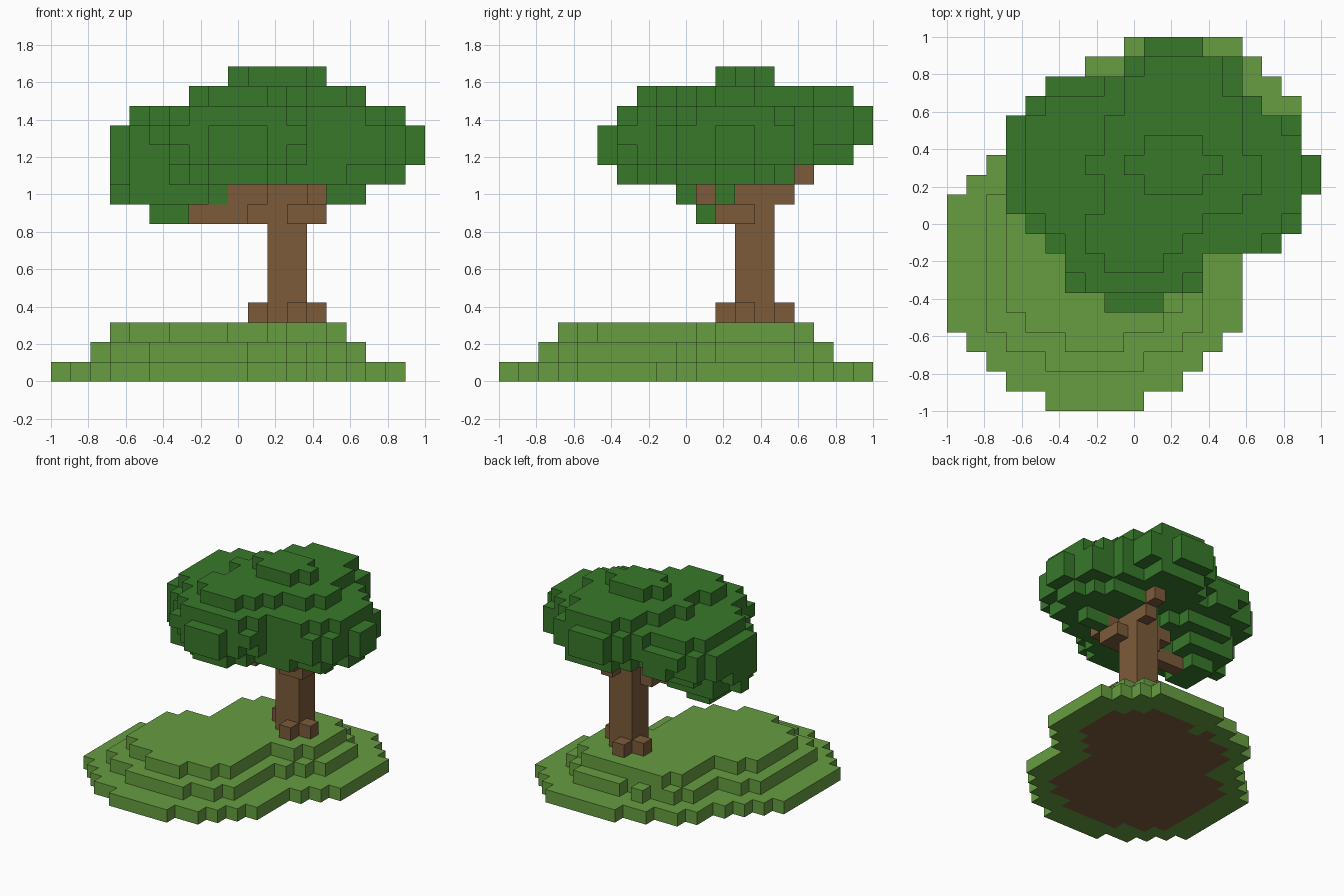
import bpy
import bmesh
from itertools import product
from mathutils import Vector

old = bpy.data.objects.get("Cube")
if old:
    bpy.data.objects.remove(old)

N = 19            # cells along the longest side
V = 2 / N         # cell size


def material(name, rgb):
    m = bpy.data.materials.new(name)
    m.diffuse_color = (*rgb, 1)
    m.use_nodes = True
    bsdf = m.node_tree.nodes["Principled BSDF"]
    bsdf.inputs["Base Color"].default_value = (*rgb, 1)
    bsdf.inputs["Roughness"].default_value = 0.9
    return m


grass = material("grass green", (0.135, 0.34, 0.053))
bark = material("bark brown", (0.205, 0.105, 0.043))
leaf = material("leaf green", (0.04, 0.19, 0.024))


def box(x0, x1, y0, y1, z0, z1):
    return set(product(range(x0, x1), range(y0, y1), range(z0, z1)))


def blob(cx, cy, cz, rx, ry, rz):
    """Cells whose centres lie inside an ellipsoid."""
    return {(x, y, z) for x, y, z in product(range(N), repeat=3)
            if ((x + .5 - cx) / rx) ** 2 + ((y + .5 - cy) / ry) ** 2
            + ((z + .5 - cz) / rz) ** 2 <= 1}


def disc(cx, cy, rx, ry, layer):
    return blob(cx, cy, layer + .5, rx, ry, .4)


# Stepped mound: a large round, a small round and a fill between them per layer
ground = set()
steps = [(7.75, 7.42, 6.16, 4.74), (5.99, 5.46, 4.2, 3.6), (4.64, 4.24, 3.1, 2.8)]
for layer, (a, b, r, f) in enumerate(steps):
    ground |= disc(7.5, 7.5, a, b, layer)
    ground |= disc(12, 13, r, r, layer)
    ground |= disc(8.5, 13, f, f, layer)

# Trunk with four roots
trunk = box(11, 13, 12, 14, 3, 10)
for x, y in [(12, 11), (13, 12), (11, 14), (10, 13)]:
    trunk |= box(x, x + 1, y, y + 1, 3, 4)

# Branches: left, front right and back
trunk |= box(10, 11, 12, 13, 8, 9) | box(7, 10, 11, 12, 8, 9) | box(9, 11, 11, 13, 9, 10)
trunk |= box(12, 14, 11, 13, 8, 9) | box(13, 14, 10, 12, 9, 10)
trunk |= box(12, 13, 14, 15, 9, 10) | box(12, 13, 15, 16, 10, 11)

# Crown: upper left, lower left, right, front, back and top clumps
crown = blob(7, 12.5, 12.1, 4.4, 4.4, 2.2)
crown |= blob(6, 11.5, 10.2, 2.7, 3, 2)
crown |= blob(14, 11.85, 12.1, 4.7, 4.3, 2.6)
crown |= box(14, 16, 11, 12, 9, 10)
crown |= blob(9.5, 9, 12.2, 3.97, 3.97, 2.7)
crown |= blob(11.7, 15, 13, 3.95, 3.95, 2.5)
crown |= blob(11.5, 12.5, 13.2, 4.6, 3.55, 2.68)
crown -= trunk

solid = ground | trunk | crown


def build(name, cells, mats, rule=lambda cell, n: 0):
    """Skin the cells with outward quads, leaving out the covered sides."""
    bm = bmesh.new()
    cache = {}

    def vert(p):
        key = tuple(round(c) for c in p)
        if key not in cache:
            x, y, z = key
            cache[key] = bm.verts.new((x * V - 1, y * V - 1, z * V))
        return cache[key]

    for cell in sorted(cells):
        for axis, sign in product(range(3), (-1, 1)):
            n = Vector((0, 0, 0))
            n[axis] = sign
            if tuple(int(c + d) for c, d in zip(cell, n)) in solid:
                continue
            u = Vector((0, 0, 0))
            u[(axis + 1) % 3] = .5
            w = n.cross(u)
            mid = Vector(cell) + Vector((.5, .5, .5)) + n * .5
            corners = (mid - u - w, mid + u - w, mid + u + w, mid - u + w)
            face = bm.faces.new([vert(p) for p in corners])
            face.material_index = rule(cell, n)
    mesh = bpy.data.meshes.new(name)
    bm.to_mesh(mesh)
    bm.free()
    for m in mats:
        mesh.materials.append(m)
    obj = bpy.data.objects.new(name, mesh)
    bpy.context.collection.objects.link(obj)


def soil_below(cell, n):
    """Bare soil on the underside, inside the outer grass step."""
    x, y, z = cell
    return int(n.z < 0 and z == 0 and (x, y, 1) in ground)


build("grass_mound", ground, [grass, bark], soil_below)
build("trunk_and_branches", trunk, [bark])
build("leaf_crown", crown, [leaf])
